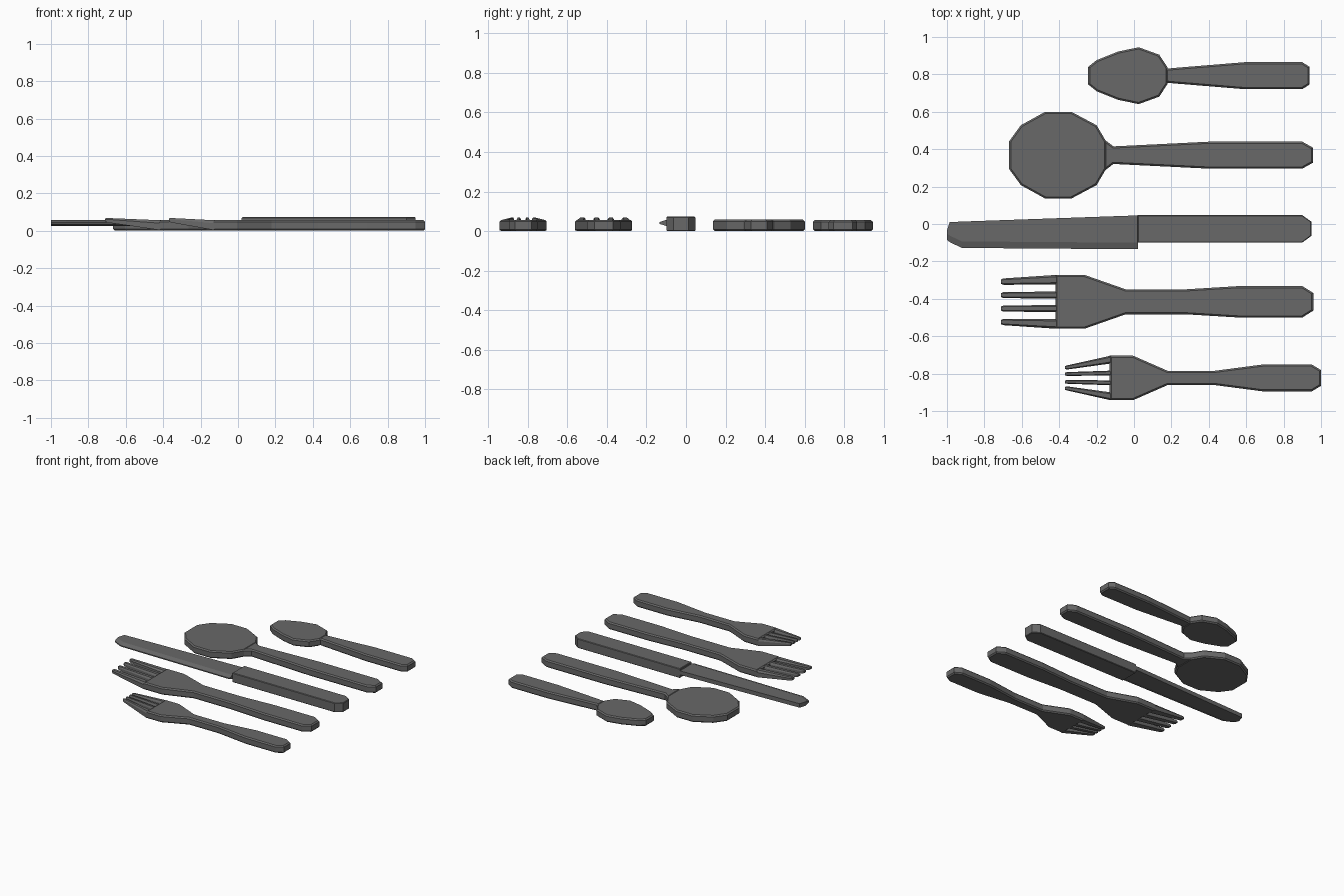
import bpy, bmesh

if "Cube" in bpy.data.objects:
    bpy.data.objects.remove(bpy.data.objects["Cube"])

steel = bpy.data.materials.new("dark_steel")
steel.diffuse_color = (0.14, 0.14, 0.14, 1.0)
steel.use_nodes = True
steel.node_tree.nodes["Principled BSDF"].inputs["Base Color"].default_value = steel.diffuse_color


def make_object(name, bm):
    bmesh.ops.recalc_face_normals(bm, faces=bm.faces)
    mesh = bpy.data.meshes.new(name)
    bm.to_mesh(mesh)
    bm.free()
    mesh.materials.append(steel)
    obj = bpy.data.objects.new(name, mesh)
    bpy.context.collection.objects.link(obj)
    return obj


def slab(name, pts, z0, z1, chamfer):
    """Extruded outline with chamfered top and bottom rims."""
    bm = bmesh.new()
    low = [bm.verts.new((x, y, z0)) for x, y in pts]
    high = [bm.verts.new((x, y, z1)) for x, y in pts]
    bm.faces.new(low)
    bm.faces.new(high)
    n = len(pts)
    for i in range(n):
        j = (i + 1) % n
        bm.faces.new((low[i], low[j], high[j], high[i]))
    bmesh.ops.recalc_face_normals(bm, faces=bm.faces)
    rim = [e for e in bm.edges if abs(e.verts[0].co.z - e.verts[1].co.z) < 1e-5]
    bmesh.ops.bevel(bm, geom=rim, offset=chamfer, segments=1, affect='EDGES')
    return make_object(name, bm)


def mirrored(half, cy):
    """Full outline from (x, half width) pairs."""
    return [(x, cy + w) for x, w in half] + [(x, cy - w) for x, w in reversed(half)]


def loft(name, sections):
    """Skin equal-sized cross-sections and cap both ends."""
    bm = bmesh.new()
    rings = [[bm.verts.new(p) for p in s] for s in sections]
    n = len(rings[0])
    for a, b in zip(rings, rings[1:]):
        for i in range(n):
            j = (i + 1) % n
            bm.faces.new((a[i], a[j], b[j], b[i]))
    bm.faces.new(rings[0])
    bm.faces.new(rings[-1])
    return make_object(name, bm)


def tine_ring(x, y, w, z0, z1):
    """Hexagonal tine section with sloping upper edges."""
    m = z1 - (z1 - z0) * 0.3
    return [(x, y - w, z0), (x, y + w, z0), (x, y + w, m),
            (x, y + w * 0.6, z1), (x, y - w * 0.6, z1), (x, y - w, m)]


def fork(name, cy, half, tip_x, tines):
    slab(name + "_body", mirrored(half, cy), 0.0, 0.057, 0.009)
    root_x = half[0][0]
    k = 0
    for side in (-1, 1):
        for y0, w0, y1, w1 in tines:
            k += 1
            loft(f"{name}_tine_{k}", [
                tine_ring(root_x + 0.005, cy + side * y0, w0, 0.003, 0.056),
                tine_ring(tip_x + 0.012, cy + side * y1, w1, 0.044, 0.068),
                tine_ring(tip_x, cy + side * y1, w1 * 0.7, 0.049, 0.066)])


# Spoons: faceted bowl and tapering handle
slab("teaspoon_bowl", mirrored([(-0.245, 0.047), (-0.2, 0.083), (-0.085, 0.129),
     (0.025, 0.152), (0.135, 0.112), (0.18, 0.043)], 0.793), 0.0, 0.055, 0.009)
slab("teaspoon_handle", mirrored([(0.17, 0.037), (0.21, 0.041), (0.59, 0.072),
     (0.90, 0.072), (0.939, 0.047)], 0.793), 0.0, 0.056, 0.009)
slab("tablespoon_bowl", mirrored([(-0.667, 0.075), (-0.605, 0.16), (-0.475, 0.232),
     (-0.335, 0.232), (-0.2, 0.16), (-0.15, 0.075)], 0.368), 0.0, 0.058, 0.009)
slab("tablespoon_handle", mirrored([(-0.16, 0.085), (-0.11, 0.047), (0.4, 0.072),
     (0.90, 0.072), (0.957, 0.04)], 0.368), 0.0, 0.058, 0.009)

# Knife: thick handle, wedge-shaped blade
slab("knife_handle", [(0.02, -0.099), (0.90, -0.099), (0.949, -0.063), (0.949, 0.012),
     (0.90, 0.047), (0.02, 0.047)], 0.0, 0.073, 0.004)


def blade_ring(x, edge, spine):
    e = edge + 0.035
    return [(x, edge, 0.037), (x, e, 0.026), (x, spine, 0.026),
            (x, spine, 0.057), (x, e, 0.057), (x, edge, 0.045)]


loft("knife_blade", [blade_ring(-1.0, -0.085, -0.035), blade_ring(-0.985, -0.097, 0.01),
     blade_ring(-0.92, -0.128, 0.013), blade_ring(0.022, -0.135, 0.046)])

# Forks: flat body with raised tines
fork("dinner_fork", -0.416, [(-0.42, 0.144), (-0.265, 0.144), (-0.045, 0.067), (0.28, 0.067),
     (0.56, 0.084), (0.90, 0.084), (0.959, 0.047)], -0.71,
     [(0.036, 0.019, 0.036, 0.016), (0.118, 0.026, 0.108, 0.017)])
fork("salad_fork", -0.823, [(-0.13, 0.119), (-0.005, 0.119), (0.18, 0.038), (0.43, 0.038),
     (0.69, 0.072), (0.95, 0.072), (1.0, 0.042)], -0.37,
     [(0.026, 0.013, 0.021, 0.010), (0.098, 0.021, 0.056, 0.011)])
